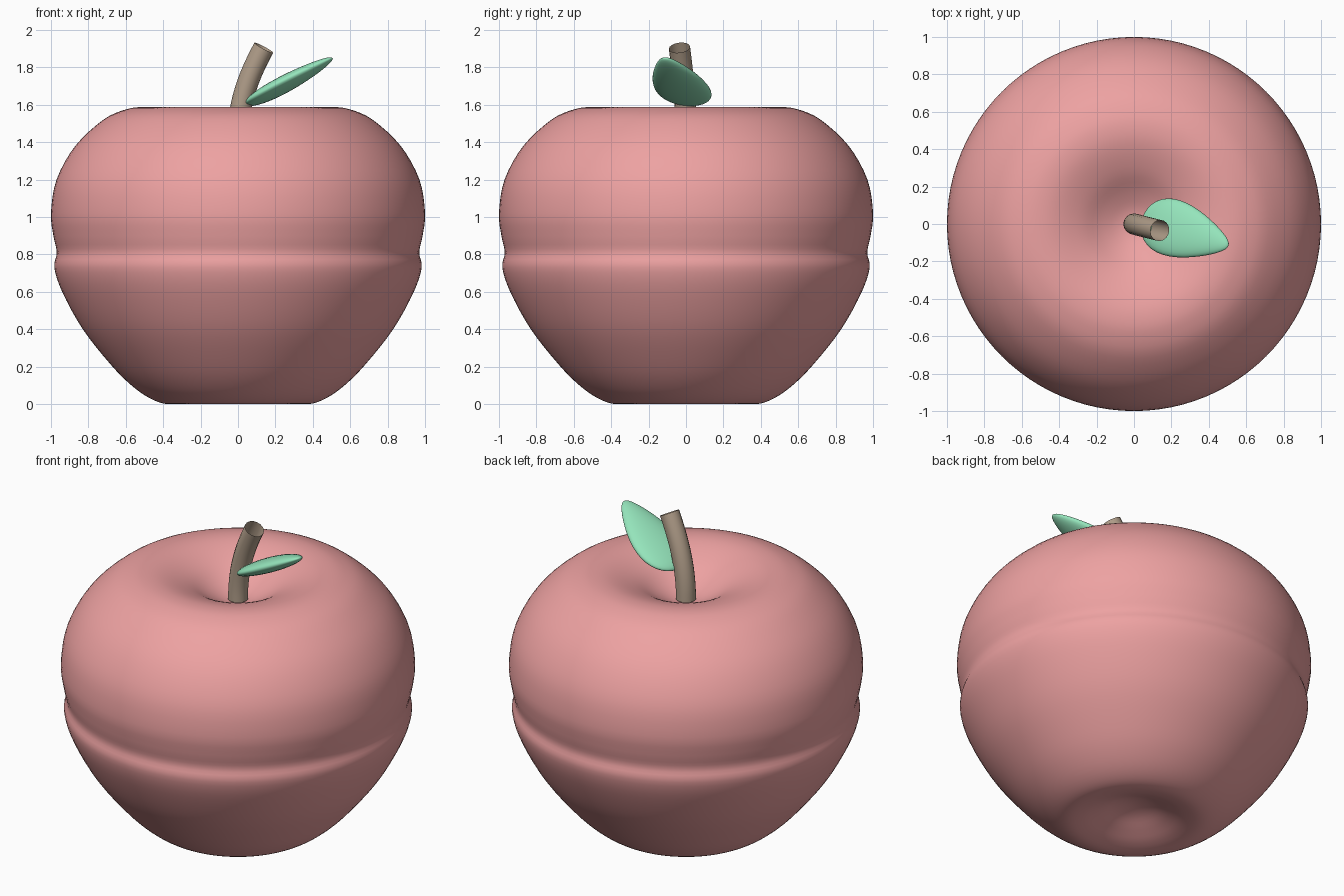
import bpy, bmesh, math
from mathutils import Vector, Matrix

if "Cube" in bpy.data.objects:
    bpy.data.objects.remove(bpy.data.objects["Cube"])


def paint(obj, name, rgb):
    mat = bpy.data.materials.new(name)
    mat.diffuse_color = (*rgb, 1)
    mat.use_nodes = True
    mat.node_tree.nodes["Principled BSDF"].inputs["Base Color"].default_value = mat.diffuse_color
    obj.data.materials.append(mat)


def add_mesh(name, bm):
    for f in bm.faces:
        f.smooth = True
    mesh = bpy.data.meshes.new(name)
    bm.to_mesh(mesh)
    bm.free()
    obj = bpy.data.objects.new(name, mesh)
    bpy.context.collection.objects.link(obj)
    return obj


def smooth_path(pts, steps):
    # Catmull-Rom curve through the profile points
    p = [Vector(q) for q in pts]
    p = [Vector((-p[1].x, p[1].y))] + p + [Vector((-p[-2].x, p[-2].y))]
    out = []
    for a, b, c, d in zip(p, p[1:], p[2:], p[3:]):
        for i in range(steps):
            t = i / steps
            out.append(0.5 * (2 * b + (c - a) * t + (2 * a - 5 * b + 4 * c - d) * t ** 2
                              + (3 * b - a - 3 * c + d) * t ** 3))
    return out + [p[-2]]


# Fruit body: (radius, height) profile spun around z, with a dimple at each end
profile = [(0, 0.10), (0.10, 0.085), (0.20, 0.045), (0.29, 0.012), (0.38, 0.0),
           (0.47, 0.03), (0.57, 0.10), (0.68, 0.21), (0.83, 0.40), (0.94, 0.60),
           (0.982, 0.73), (0.969, 0.81), (0.987, 0.90), (1.0, 1.02), (0.97, 1.20),
           (0.87, 1.38), (0.72, 1.52), (0.60, 1.575), (0.50, 1.588), (0.40, 1.572),
           (0.28, 1.525), (0.17, 1.46), (0.08, 1.42), (0, 1.41)]
bm = bmesh.new()
verts = [bm.verts.new((p.x, 0, p.y)) for p in smooth_path(profile, 4)]
edges = [bm.edges.new(e) for e in zip(verts, verts[1:])]
bmesh.ops.spin(bm, geom=verts + edges, axis=(0, 0, 1), cent=(0, 0, 0),
               angle=math.tau, steps=96, use_duplicate=False)
bmesh.ops.remove_doubles(bm, verts=bm.verts, dist=0.0005)
bmesh.ops.recalc_face_normals(bm, faces=bm.faces)
body = add_mesh("fruit_body", bm)
paint(body, "red_skin", (0.85, 0.36, 0.36))

# Stem: open bent tube
curve = bpy.data.curves.new("stem", "CURVE")
curve.dimensions = "3D"
curve.bevel_depth = 0.057
curve.bevel_resolution = 6
curve.resolution_u = 16
spline = curve.splines.new("BEZIER")
spline.bezier_points.add(1)
for point, co, tangent in zip(spline.bezier_points,
                              [(0, 0, 1.42), (0.138, -0.035, 1.905)],
                              [(0, 0, 0.2), (0.075, -0.018, 0.14)]):
    point.handle_left_type = point.handle_right_type = "FREE"
    point.co = co
    point.handle_left = Vector(co) - Vector(tangent)
    point.handle_right = Vector(co) + Vector(tangent)
stem = bpy.data.objects.new("stem", curve)
bpy.context.collection.objects.link(stem)
paint(stem, "bark", (0.45, 0.35, 0.26))

# Leaf: flattened sphere, tapered to the tip and tilted upward
base, tip = Vector((0.045, 0.03, 1.60)), Vector((0.505, -0.115, 1.85))
along = (tip - base).normalized()
side = Vector((0, 0, 1)).cross(along).normalized()
frame = Matrix((along, side, along.cross(side))).transposed().to_4x4()
bm = bmesh.new()
bmesh.ops.create_uvsphere(bm, u_segments=32, v_segments=20, radius=1,
                          matrix=Matrix.Rotation(math.pi / 2, 4, "Y"))
for v in bm.verts:
    t = v.co.x
    v.co = Vector((t * (tip - base).length / 2,
                   v.co.y * 0.142 * (1 - 0.42 * t),
                   v.co.z * 0.042 * (1 - 0.15 * t)))
bm.transform(Matrix.Translation((base + tip) / 2) @ frame)
bmesh.ops.recalc_face_normals(bm, faces=bm.faces)
leaf = add_mesh("leaf", bm)
paint(leaf, "leaf_green", (0.30, 0.78, 0.50))
